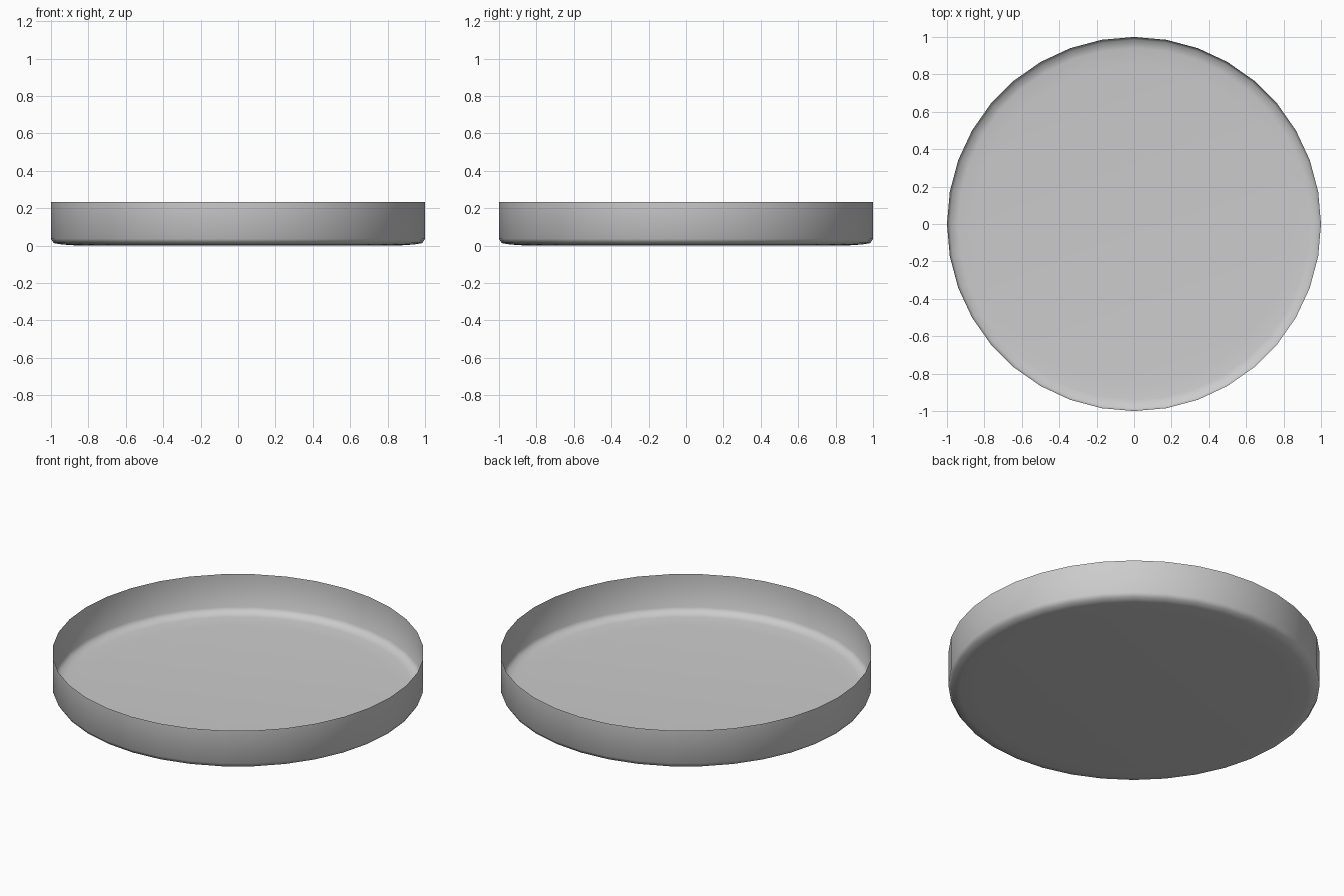
import bpy, bmesh, math

if "Cube" in bpy.data.objects:
    bpy.data.objects.remove(bpy.data.objects["Cube"])

SIDES = 36
# Tray profile from rim down to the floor: (radius, height)
PROFILE = [(1.0, 0.232), (1.0, 0.036), (0.985, 0.013), (0.94, 0.006), (0.85, 0.0)]

bm = bmesh.new()

# Rings of the thin wall and rounded bottom edge
rings = []
for r, z in PROFILE:
    rings.append([bm.verts.new((r * math.cos(2 * math.pi * i / SIDES),
                                r * math.sin(2 * math.pi * i / SIDES), z))
                  for i in range(SIDES)])
for upper, lower in zip(rings, rings[1:]):
    for i in range(SIDES):
        j = (i + 1) % SIDES
        bm.faces.new((upper[i], lower[i], lower[j], upper[j]))

# Flat floor
centre = bm.verts.new((0, 0, 0))
for i in range(SIDES):
    bm.faces.new((rings[-1][i], centre, rings[-1][(i + 1) % SIDES]))

bmesh.ops.recalc_face_normals(bm, faces=bm.faces)
# Open shell: make the floor face downwards so the outside is the front
bm.normal_update()
if centre.link_faces[0].normal.z > 0:
    bmesh.ops.reverse_faces(bm, faces=bm.faces)
for f in bm.faces:
    f.smooth = True

mesh = bpy.data.meshes.new("round_tray")
bm.to_mesh(mesh)
bm.free()
tray = bpy.data.objects.new("round_tray", mesh)
bpy.context.collection.objects.link(tray)
